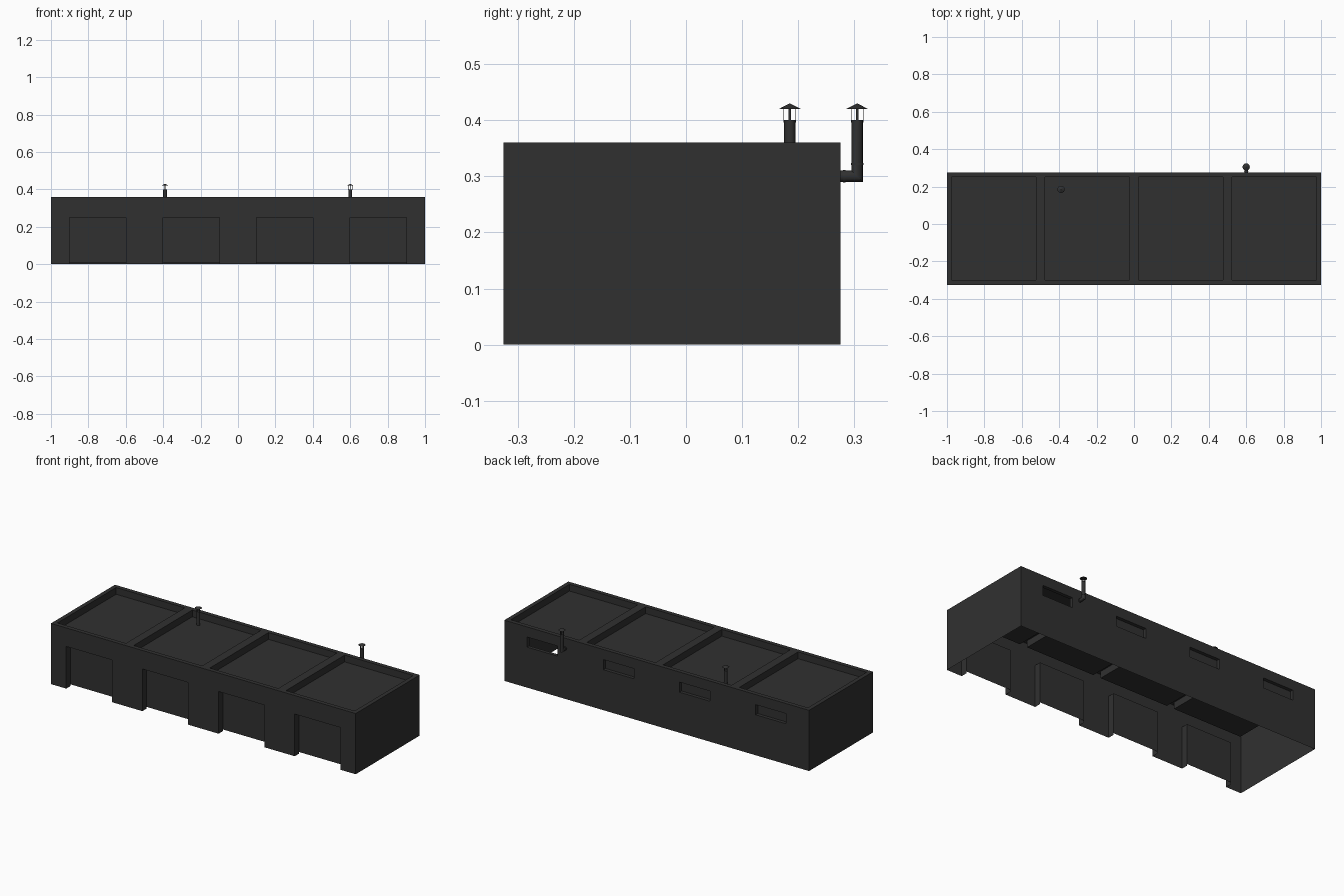
import bpy, bmesh, math
from mathutils import Vector, Matrix

if "Cube" in bpy.data.objects:
    bpy.data.objects.remove(bpy.data.objects["Cube"])

mat = bpy.data.materials.new("charcoal")
mat.diffuse_color = (0.03, 0.03, 0.03, 1)
mat.use_nodes = True
mat.node_tree.nodes["Principled BSDF"].inputs["Base Color"].default_value = mat.diffuse_color

FRONT, BACK, TOP = -0.325, 0.275, 0.36
CENTRES = (-0.75, -0.25, 0.25, 0.75)


def finish(bm, name, smooth=False):
    bmesh.ops.remove_doubles(bm, verts=bm.verts, dist=1e-5)
    me = bpy.data.meshes.new(name)
    bm.to_mesh(me)
    bm.free()
    me.materials.append(mat)
    ob = bpy.data.objects.new(name, me)
    bpy.context.collection.objects.link(ob)
    if smooth:
        bpy.ops.object.select_all(action='DESELECT')
        ob.select_set(True)
        bpy.context.view_layer.objects.active = ob
        bpy.ops.object.shade_smooth_by_angle(angle=math.radians(40))
    return ob


def quad(bm, pts, out):
    # one face, wound so that its normal points along out
    f = bm.faces.new([bm.verts.new(p) for p in pts])
    f.normal_update()
    if f.normal.dot(Vector(out)) < 0:
        f.normal_flip()


def rect(bm, P, u0, u1, v0, v1, d, out):
    quad(bm, [P(u0, v0, d), P(u1, v0, d), P(u1, v1, d), P(u0, v1, d)], out)


def pierced_sheet(bm, P, us, vs, row, depth, out):
    # sheet with an opening in every odd column of the given row, plus reveals
    axis = lambda a, b: Vector(P(*a)) - Vector(P(*b))
    eu, ev = axis((1, 0, 0), (0, 0, 0)), axis((0, 1, 0), (0, 0, 0))
    for i in range(len(us) - 1):
        for j in range(len(vs) - 1):
            u0, u1, v0, v1 = us[i], us[i + 1], vs[j], vs[j + 1]
            if not (i % 2 and j == row):
                rect(bm, P, u0, u1, v0, v1, 0, out)
                continue
            for u, s in ((u0, eu), (u1, -eu)):
                quad(bm, [P(u, v0, 0), P(u, v1, 0), P(u, v1, depth), P(u, v0, depth)], s)
            for v, s in ((v0, ev), (v1, -ev)):
                if row == 0 and v == v0:
                    continue  # door openings reach the ground
                quad(bm, [P(u0, v, 0), P(u1, v, 0), P(u1, v, depth), P(u0, v, depth)], s)


def breaks(half):
    return [-1] + [c + s * half for c in CENTRES for s in (-1, 1)] + [1]


front = lambda u, v, d: (u, FRONT + d, v)
back = lambda u, v, d: (u, BACK - d, v)
roof = lambda u, v, d: (u, v, TOP - d)

# open-bottomed garage shell
bm = bmesh.new()
pierced_sheet(bm, front, breaks(0.15), [0, 0.25, TOP], 0, 0.04, (0, -1, 0))
pierced_sheet(bm, back, breaks(0.10), [0, 0.24, 0.30, TOP], 1, 0.02, (0, 1, 0))
pierced_sheet(bm, roof, breaks(0.225), [FRONT, -0.30, 0.25, BACK], 1, 0.04, (0, 0, 1))
for x in (-1, 1):
    quad(bm, [(x, FRONT, 0), (x, BACK, 0), (x, BACK, TOP), (x, FRONT, TOP)], (x, 0, 0))
finish(bm, "garage_shell")

# doors, roof panels and window panes (the window by the flue is open)
for n, c in enumerate(CENTRES, 1):
    parts = [("door", front, 0.15, 0.01, 0.25, 0.04, (0, -1, 0)),
             ("roof_panel", roof, 0.225, -0.30, 0.25, 0.04, (0, 0, 1))]
    if n < 4:
        parts.append(("window_pane", back, 0.10, 0.24, 0.30, 0.02, (0, 1, 0)))
    for name, P, h, v0, v1, d, out in parts:
        bm = bmesh.new()
        rect(bm, P, c - h, c + h, v0, v1, d, out)
        finish(bm, f"{name}_{n}")


def tube(bm, r, path, seg=16):
    # round pipe with mitred corners along a path in the yz plane
    path = [Vector(p) for p in path]
    rings = []
    for k, p in enumerate(path):
        a = (path[k] - path[k - 1]).normalized() if k else None
        b = (path[k + 1] - path[k]).normalized() if k + 1 < len(path) else None
        t = ((a or b) + (b or a)).normalized()
        side = Vector((1, 0, 0))
        up = side.cross(t)
        stretch = 1 / t.dot(a or b)
        rings.append([bm.verts.new(p + side * r * math.cos(q) + up * r * stretch * math.sin(q))
                      for q in (2 * math.pi * i / seg for i in range(seg))])
    for r0, r1 in zip(rings, rings[1:]):
        for i in range(seg):
            j = (i + 1) % seg
            bm.faces.new((r0[i], r0[j], r1[j], r1[i]))
    bm.faces.new(rings[0][::-1])
    bm.faces.new(rings[-1])
    bmesh.ops.recalc_face_normals(bm, faces=bm.faces)


def vent(name, x, y, path):
    bm = bmesh.new()
    tube(bm, 0.01, path)
    finish(bm, name + "_pipe", True)
    # rain cap
    bm = bmesh.new()
    bmesh.ops.create_cone(bm, cap_ends=True, segments=16, radius1=0.0195, radius2=0,
                          depth=0.01, matrix=Matrix.Translation((x, y, 0.425)))
    finish(bm, name + "_cap")
    # four flat struts holding the cap
    bm = bmesh.new()
    for k in range(4):
        m = (Matrix.Translation((x, y, 0.409)) @ Matrix.Rotation(k * math.pi / 2, 4, 'Z')
             @ Matrix.Translation((0.0105, 0, 0)) @ Matrix.Diagonal((0.001, 0.004, 0.026, 1)))
        bmesh.ops.create_cube(bm, size=1, matrix=m)
    finish(bm, name + "_struts")


vent("roof_vent", -0.39, 0.185, [(-0.39, 0.185, 0.32), (-0.39, 0.185, 0.40)])
vent("wall_flue", 0.6, 0.305, [(0.6, 0.27, 0.30), (0.6, 0.305, 0.30), (0.6, 0.305, 0.40)])

# joint collars on the flue
for name, a, b in (("flue_collar_wall", (0.6, 0.280, 0.30), (0.6, 0.284, 0.30)),
                   ("flue_collar_riser", (0.6, 0.305, 0.320), (0.6, 0.305, 0.324))):
    bm = bmesh.new()
    tube(bm, 0.0113, [a, b])
    finish(bm, name, True)
